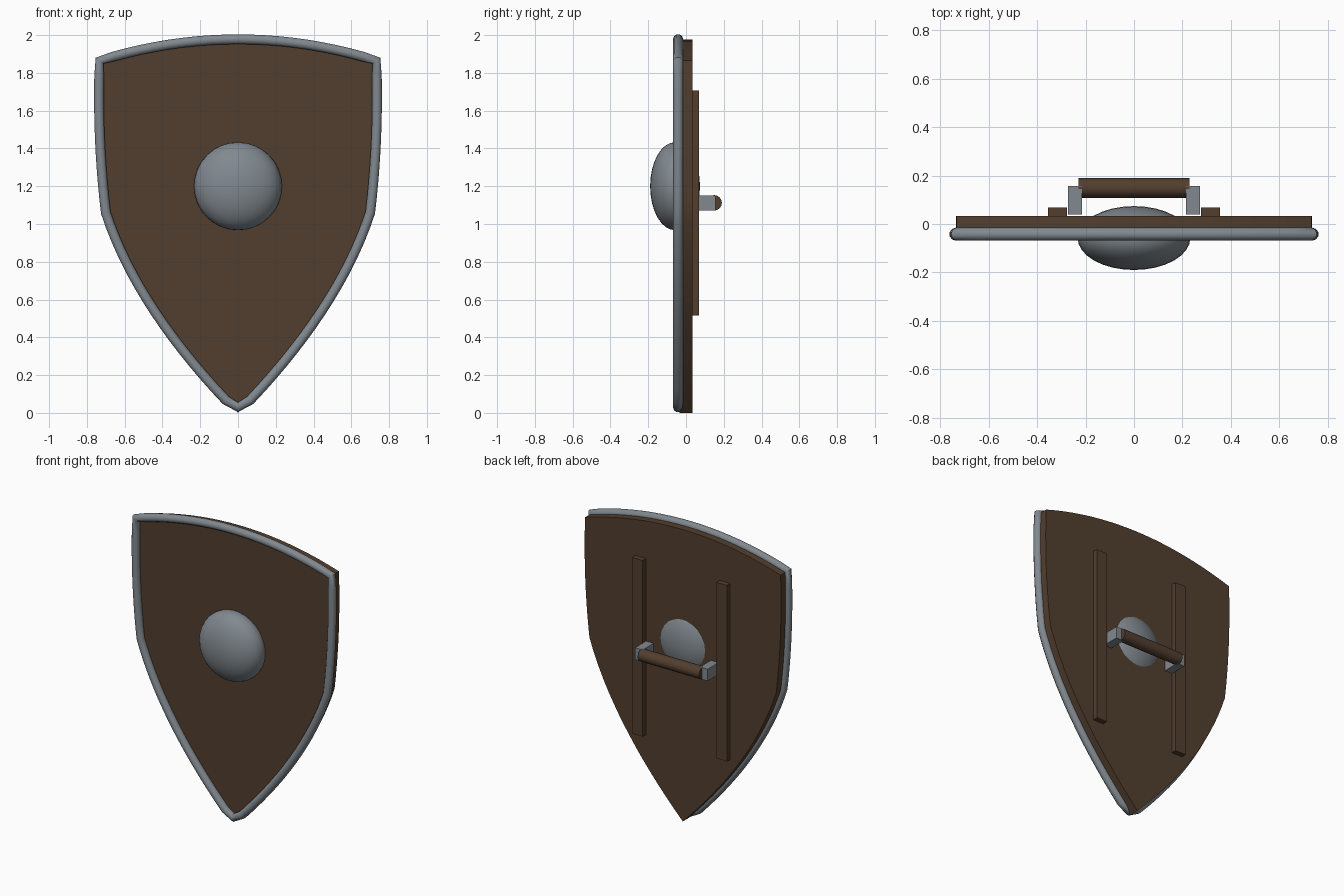
import bpy, bmesh, math
from mathutils import Vector

if "Cube" in bpy.data.objects:
    bpy.data.objects.remove(bpy.data.objects["Cube"])


def material(name, rgb):
    m = bpy.data.materials.new(name)
    m.diffuse_color = (*rgb, 1)
    m.use_nodes = True
    m.node_tree.nodes["Principled BSDF"].inputs["Base Color"].default_value = m.diffuse_color
    return m


WOOD = material("dark_wood", (0.085, 0.049, 0.028))
STEEL = material("steel", (0.22, 0.25, 0.275))


def finish(ob, mat, smooth=None):
    ob.data.materials.append(mat)
    if smooth:
        bpy.ops.object.select_all(action='DESELECT')
        ob.select_set(True)
        bpy.context.view_layer.objects.active = ob
        bpy.ops.object.shade_smooth_by_angle(angle=math.radians(smooth))
    return ob


def box(name, lo, hi, mat):
    bpy.ops.mesh.primitive_cube_add(size=1, location=[(a + b) / 2 for a, b in zip(lo, hi)])
    ob = bpy.context.object
    ob.name = name
    ob.scale = [b - a for a, b in zip(lo, hi)]
    bpy.ops.object.transform_apply(location=False, rotation=False)
    return finish(ob, mat)


def arc(a, c, b, n):
    """Quadratic curve from a to b, leaving out the end point."""
    a, b, c = Vector(a), Vector(b), Vector(c)
    return [a * (1 - t) ** 2 + c * 2 * t * (1 - t) + b * t * t
            for t in (i / n for i in range(n))]


# Shield outline: half from top centre to tip, then mirrored
half = (arc((0, 1.978), (0.37, 1.978), (0.733, 1.865), 10)
        + arc((0.733, 1.865), (0.747, 1.45), (0.70, 1.06), 10)
        + arc((0.70, 1.06), (0.53, 0.54), (0, 0.0), 16)
        + [Vector((0, 0))])
outline = half + [Vector((-p.x, p.y)) for p in reversed(half[1:-1])]

# Wooden board
bm = bmesh.new()
face = bm.faces.new([bm.verts.new((p.x, -0.035, p.y)) for p in outline])
ext = bmesh.ops.extrude_face_region(bm, geom=[face])
bmesh.ops.translate(bm, vec=(0, 0.069, 0),
                    verts=[v for v in ext["geom"] if isinstance(v, bmesh.types.BMVert)])
bmesh.ops.recalc_face_normals(bm, faces=bm.faces)
me = bpy.data.meshes.new("board")
bm.to_mesh(me)
bm.free()
board = bpy.data.objects.new("board", me)
bpy.context.collection.objects.link(board)
finish(board, WOOD, 30)

# Steel rim: round tube along the outline
cu = bpy.data.curves.new("rim", 'CURVE')
cu.dimensions = '3D'
cu.bevel_depth = 0.027
cu.bevel_resolution = 3
sp = cu.splines.new('POLY')
sp.points.add(len(outline) - 1)
for q, p in zip(sp.points, outline):
    q.co = (p.x, -0.042, max(p.y, 0.03), 1)
sp.use_cyclic_u = True
rim = bpy.data.objects.new("rim", cu)
bpy.context.collection.objects.link(rim)
bpy.ops.object.select_all(action='DESELECT')
rim.select_set(True)
bpy.context.view_layer.objects.active = rim
bpy.ops.object.convert(target='MESH')
finish(bpy.context.object, STEEL, 50)

# Domed boss
bpy.ops.mesh.primitive_uv_sphere_add(segments=32, ring_count=16, radius=1, location=(0, -0.058, 1.2))
boss = bpy.context.object
boss.name = "boss"
boss.scale = (0.233, 0.132, 0.233)
bpy.ops.object.transform_apply(location=False, rotation=False)
finish(boss, STEEL, 60)

# Back battens and grip brackets on both sides
for side, s in (("left", -1), ("right", 1)):
    for part, x0, x1, y0, y1, z0, z1, mat in (
            ("batten", 0.276, 0.355, 0.02, 0.069, 0.515, 1.708, WOOD),
            ("grip_bracket", 0.215, 0.272, 0.04, 0.157, 1.072, 1.152, STEEL)):
        xs = sorted((s * x0, s * x1))
        box(f"{side}_{part}", (xs[0], y0, z0), (xs[1], y1, z1), mat)

# Round grip
bpy.ops.mesh.primitive_cylinder_add(vertices=16, radius=0.041, depth=0.46,
                                    location=(0, 0.149, 1.112), rotation=(0, math.pi / 2, 0))
grip = bpy.context.object
grip.name = "grip"
finish(grip, WOOD, 40)
